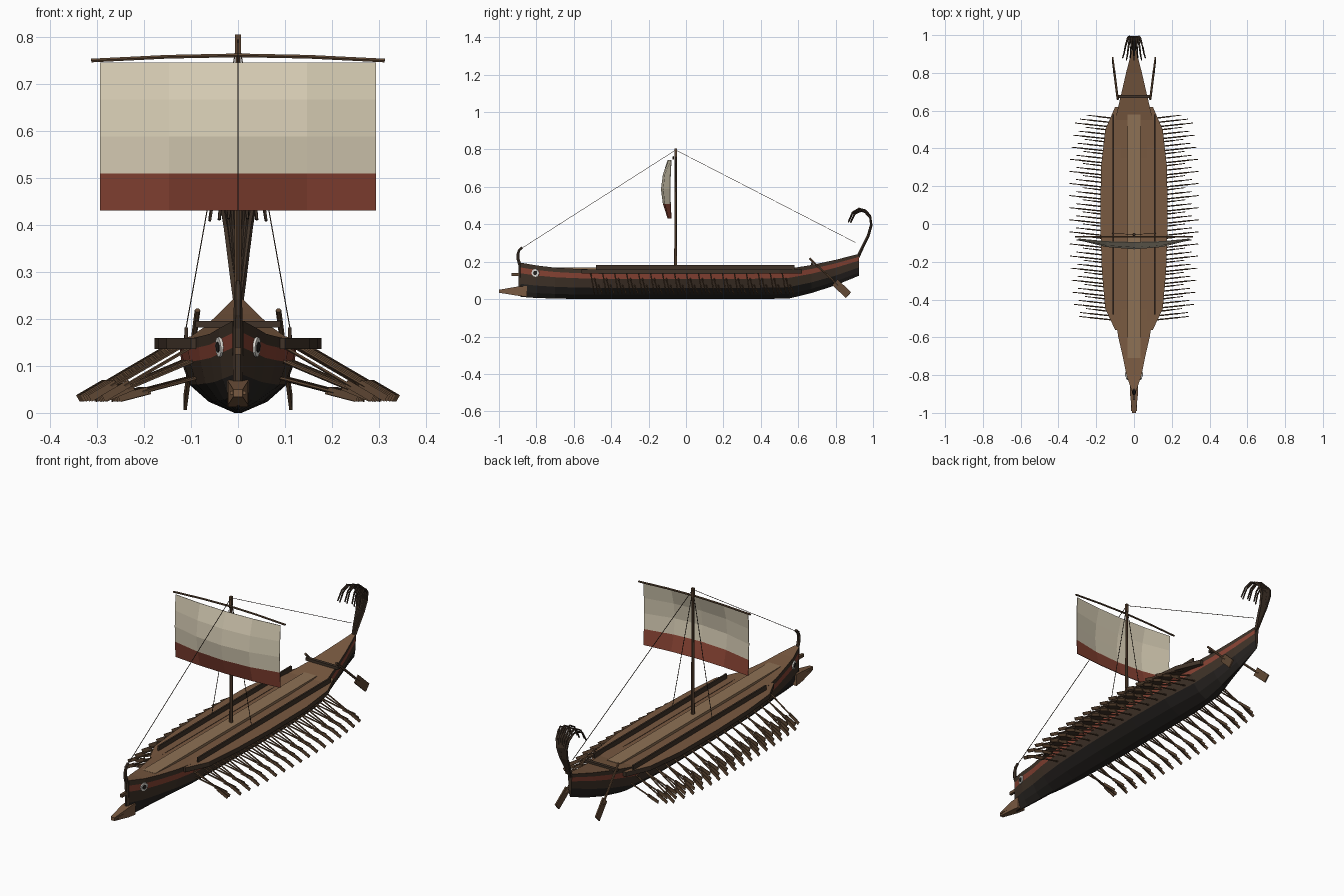
import bpy, bmesh
from math import sin, cos, pi, atan2
from mathutils import Vector, Matrix

if "Cube" in bpy.data.objects:
    bpy.data.objects.remove(bpy.data.objects["Cube"])


def mat(name, r, g, b):
    m = bpy.data.materials.new(name)
    m.diffuse_color = (r, g, b, 1)
    m.use_nodes = True
    m.node_tree.nodes["Principled BSDF"].inputs["Base Color"].default_value = m.diffuse_color
    return m


BLACK = mat("pitch", 0.02, 0.017, 0.015)
DARK = mat("dark_wood", 0.05, 0.032, 0.021)
BROWN = mat("oar_wood", 0.115, 0.064, 0.034)
DECK = mat("deck_wood", 0.19, 0.1, 0.052)
LIGHT = mat("gangway_wood", 0.27, 0.165, 0.09)
RED = mat("red_paint", 0.24, 0.055, 0.033)
SAIL = mat("sailcloth", 0.68, 0.61, 0.46)
WHITE = mat("eye_white", 0.75, 0.73, 0.68)


def finish(name, bm, *mats):
    bmesh.ops.recalc_face_normals(bm, faces=bm.faces)
    me = bpy.data.meshes.new(name)
    bm.to_mesh(me)
    bm.free()
    for m in mats:
        me.materials.append(m)
    ob = bpy.data.objects.new(name, me)
    bpy.context.collection.objects.link(ob)
    return ob


def tube(bm, pts, r0, r1=None, sides=6):
    """Tapered tube through points"""
    pts = [Vector(p) for p in pts]
    r1 = r0 if r1 is None else r1
    d = pts[-1] - pts[0]
    ref = Vector((0, 0, 0))
    ref[min(range(3), key=lambda i: abs(d[i]))] = 1
    rings = []
    for i, p in enumerate(pts):
        t = (pts[min(i + 1, len(pts) - 1)] - pts[max(i - 1, 0)]).normalized()
        a = t.cross(ref).normalized()
        b = t.cross(a)
        r = r0 + (r1 - r0) * i / (len(pts) - 1)
        rings.append([bm.verts.new(p + (a * cos(2 * pi * (k + .5) / sides) + b * sin(2 * pi * (k + .5) / sides)) * r)
                      for k in range(sides)])
    loft(bm, rings)


def loft(bm, rings):
    """Closed rings joined and capped"""
    n = len(rings[0])
    for A, B in zip(rings, rings[1:]):
        for k in range(n):
            bm.faces.new((A[k], A[(k + 1) % n], B[(k + 1) % n], B[k]))
    bm.faces.new(rings[0])
    bm.faces.new(rings[-1])


def box(bm, c, size, x_axis=(1, 0, 0), y_axis=(0, 1, 0)):
    x = Vector(x_axis).normalized()
    z = x.cross(Vector(y_axis)).normalized()
    y = z.cross(x)
    M = Matrix((x, y, z)).transposed().to_4x4()
    bmesh.ops.create_cube(bm, size=1, matrix=Matrix.Translation(c) @ M @ Matrix.Diagonal((*size, 1)))


def interp(y, table, col):
    for a, b in zip(table, table[1:]):
        if y <= b[0]:
            return a[col] + (b[col] - a[col]) * (y - a[0]) / (b[0] - a[0])
    return table[-1][col]


# Hull stations: y, half width, keel z, sheer z
ST = [(-.885, .012, .012, .195), (-.8, .04, .006, .18), (-.7, .06, .003, .168), (-.6, .083, .001, .162),
      (-.45, .106, 0, .157), (-.2, .12, 0, .157), (.1, .124, 0, .157), (.35, .12, 0, .157), (.55, .1, .003, .163),
      (.67, .072, .032, .182), (.8, .042, .074, .21), (.925, .01, .125, .242)]
# Section: width fraction, height fraction, material of strip above
SEC = [(.06, 0, 0), (.5, .15, 0), (.83, .38, 1), (.97, .69, 2), (1, .86, 1), (1, 1, 3)]

bm = bmesh.new()
rings = []
for y, w, k, s in ST:
    right = [bm.verts.new((w * f, y, k + (s - k) * h)) for f, h, _ in SEC]
    left = [bm.verts.new((-w * f, y, k + (s - k) * h)) for f, h, _ in SEC]
    rings.append(right + left[::-1])
n = len(SEC)
for A, B in zip(rings, rings[1:]):
    for i in range(2 * n):
        j = (i + 1) % (2 * n)
        f = bm.faces.new((A[i], A[j], B[j], B[i]))
        strip = i if i < n else 2 * n - 2 - i
        f.material_index = 0 if strip < 0 else SEC[strip][2]
for r in (rings[0], rings[-1]):
    bm.faces.new(r).material_index = 1
finish("hull", bm, BLACK, DARK, RED, DECK)

# Outrigger boxes along both sides: y, outer half width
OUT = [(-.56, .1), (-.45, .152), (-.25, .17), (0, .178), (.3, .175), (.5, .152), (.62, .1)]
for s, side in ((-1, "left"), (1, "right")):
    bm = bmesh.new()
    loft(bm, [[bm.verts.new((s * x, y, z)) for x, z in ((.07, .136), (o, .136), (o, .159), (.07, .159))]
              for y, o in OUT])
    bm.faces.ensure_lookup_table()
    for f in bm.faces:
        if min(v.co.z for v in f.verts) > .15:
            f.material_index = 1
    finish("outrigger_" + side, bm, DARK, DECK)

    bm = bmesh.new()
    box(bm, (s * .11, .05, .169), (.008, 1.06, .026))
    finish("bulwark_" + side, bm, DARK)

    # Three banks of oars
    bm = bmesh.new()
    for i in range(17):
        for tier in range(3):
            y = -.51 + .064 * i + .021 * tier
            w, o = interp(y, ST, 1), interp(y, OUT, 1)
            x, z, reach = ((o - .03, .143, .19), (w * .95, .11, .185), (w * .83, .075, .165))[tier]
            a = Vector((s * x, y, z))
            b = Vector((s * (x + reach), y + .02, .032))
            d = (b - a).normalized()
            tube(bm, [a, b - d * .05], .0038, sides=5)
            box(bm, b - d * .03, (.065, .004, .016), d)
    finish("oars_" + side, bm, BROWN)

    # Steering oar
    bm = bmesh.new()
    a, b = Vector((s * .086, .66, .218)), Vector((s * .112, .865, .025))
    d = (b - a).normalized()
    tube(bm, [a, b - d * .07], .006)
    box(bm, b - d * .045, (.1, .042, .007), d, Vector((1, 0, 0)).cross(d))
    finish("steering_oar_" + side, bm, BROWN)

    # Painted eye, turned to follow the bow
    for nm, r, off, m in (("eye_white_", .021, 0, WHITE), ("eye_pupil_", .011, .002, BLACK)):
        bm = bmesh.new()
        nrm = Vector((s, -.3, -.08)).normalized()
        q = nrm.to_track_quat('Z', 'Y').to_matrix().to_4x4()
        bmesh.ops.create_cone(bm, cap_ends=True, segments=12, radius1=r, radius2=r, depth=.007,
                              matrix=Matrix.Translation(Vector((s * .039, -.805, .14)) + nrm * off) @ q)
        finish(nm + side, bm, m)

# Gangway and stern cross beam
bm = bmesh.new()
box(bm, (0, -.065, .163), (.07, 1.29, .014))
finish("gangway", bm, LIGHT)
bm = bmesh.new()
box(bm, (0, .675, .188), (.18, .016, .014))
finish("steering_beam", bm, DARK)

# Stem post, rams
bm = bmesh.new()
tube(bm, [(0, -.885, .02), (0, -.887, .18), (0, -.897, .21), (0, -.899, .24), (0, -.892, .262), (0, -.876, .277)],
     .011, .007)
finish("stem_post", bm, DARK)
bm = bmesh.new()
loft(bm, [[bm.verts.new((x * w, y, z)) for x, z in ((-1, z0), (1, z0), (1, z1), (-1, z1))]
          for y, w, z0, z1 in ((-.85, .022, .012, .07), (-.9, .021, .018, .067), (-1, .01, .034, .05))])
box(bm, (0, -.94, .043), (.034, .1, .008))
finish("ram", bm, DECK)
bm = bmesh.new()
box(bm, (0, -.905, .132), (.013, .055, .015))
finish("upper_ram", bm, BROWN)

# Stern ornament: a fan of curling ribs
bm = bmesh.new()
for i in range(-3, 4):
    g = 1 - abs(i) * .03
    path = [(.915, .215), (.945, .28), (.975, .34), (.991, .4), (.985, .445), (.96, .475), (.925, .485),
            (.89, .465), (.868, .415)]
    pts = []
    for j, (y, z) in enumerate(path):
        zz = z if j < 3 else .34 + (z - .34) * g
        pts.append((i * .02 * (j / 8) ** .9, y + (abs(i) % 2) * .012 * (j > 5), zz))
    tube(bm, pts, .009, .0035, sides=5)
finish("stern_ornament", bm, DARK)

# Mast, yard, sail
bm = bmesh.new()
tube(bm, [(0, -.055, .155), (0, -.055, .8)], .009, .006, sides=8)
box(bm, (0, -.055, .782), (.013, .013, .045))
finish("mast", bm, BROWN)
bm = bmesh.new()
tube(bm, [(-.312, -.068, .749), (-.15, -.068, .757), (0, -.068, .76), (.15, -.068, .757), (.312, -.068, .749)], .0045)
finish("yard", bm, BROWN)
bm = bmesh.new()
grid = []
for r in range(5):
    v = r / 4
    grid.append([bm.verts.new((.293 * u, -.08 - (1 - u * u) * (.018 + .03 * sin(pi * v)) - .006 * sin(pi * v),
                               .43 + .315 * v)) for u in (-1, -.5, 0, .5, 1)])
for r in range(4):
    for c in range(4):
        f = bm.faces.new((grid[r][c], grid[r][c + 1], grid[r + 1][c + 1], grid[r + 1][c]))
        f.material_index = int(r == 0)
sail = finish("sail", bm, SAIL, RED)
sail.modifiers.new("cloth", 'SOLIDIFY').thickness = .003

# Stays and shrouds
bm = bmesh.new()
for end in ((0, -.878, .272), (0, .905, .303), (-.115, -.05, .155), (.115, -.05, .155)):
    tube(bm, [(0, -.055, .797), end], .0016, sides=4)
finish("rigging", bm, DARK)
